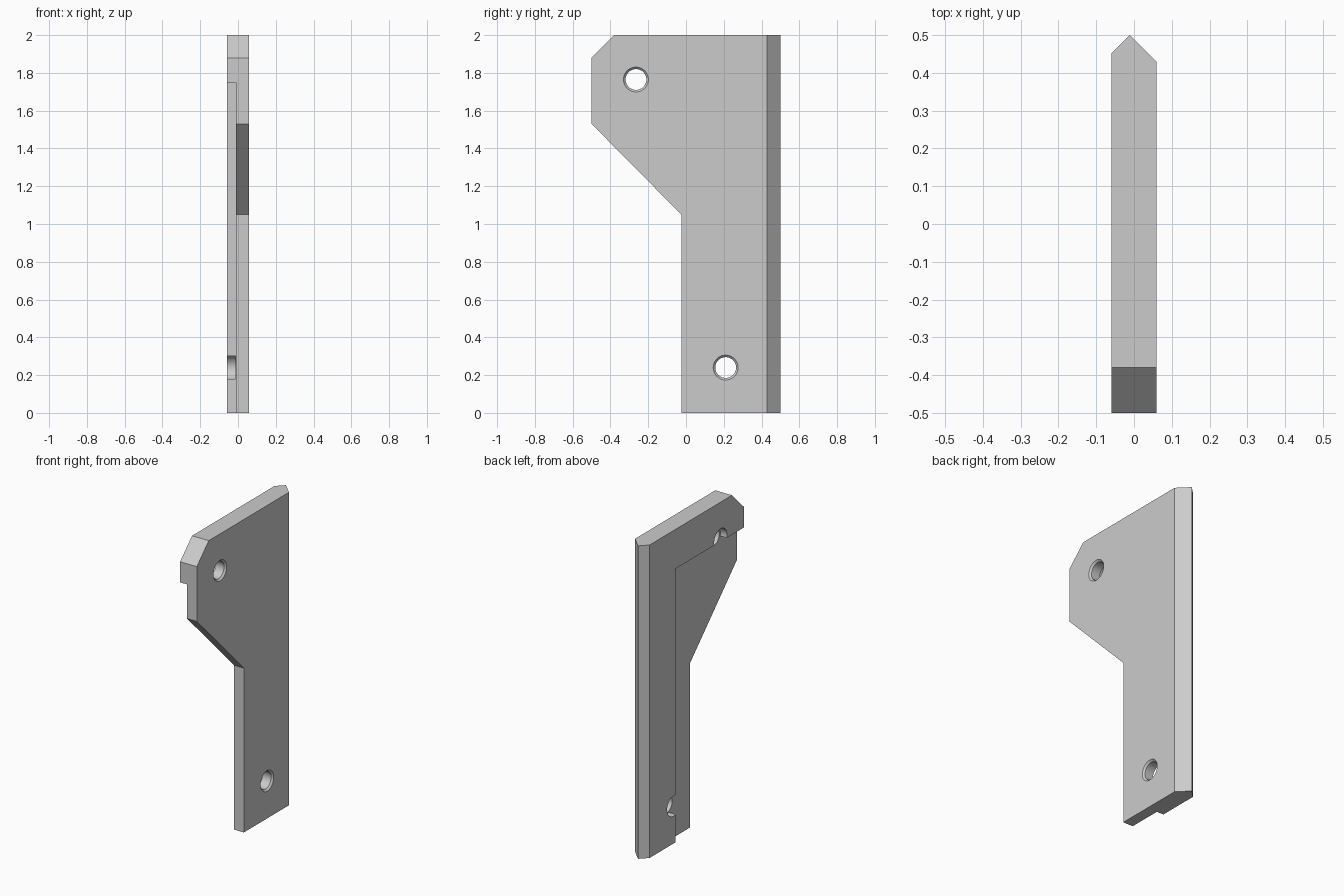
import bpy
import bmesh
from math import cos, sin, pi, radians

cube = bpy.data.objects.get("Cube")
if cube:
    bpy.data.objects.remove(cube, do_unlink=True)

HALF = 0.059        # half thickness
STEP = -0.011       # depth of the recess floor and of the back ridge


def loft(name, rings):
    """Closed solid through a row of equal-length point rings."""
    bm = bmesh.new()
    loops = [[bm.verts.new(p) for p in ring] for ring in rings]
    n = len(loops[0])
    for a, b in zip(loops, loops[1:]):
        for i in range(n):
            j = (i + 1) % n
            bm.faces.new((a[i], a[j], b[j], b[i]))
    bm.faces.new(loops[0])
    bm.faces.new(loops[-1])
    bmesh.ops.recalc_face_normals(bm, faces=bm.faces)
    mesh = bpy.data.meshes.new(name)
    bm.to_mesh(mesh)
    bm.free()
    obj = bpy.data.objects.new(name, mesh)
    bpy.context.collection.objects.link(obj)
    return obj


def cut(target, cutter):
    cutter.hide_render = True
    mod = target.modifiers.new("cut", 'BOOLEAN')
    mod.operation = 'DIFFERENCE'
    mod.solver = 'EXACT'
    mod.object = cutter
    bpy.ops.object.modifier_apply(modifier=mod.name)
    bpy.data.objects.remove(cutter, do_unlink=True)


# Plate: side outline (y, z), with the back edge drawn to a ridge
outline = [(-0.5, 1.53), (-0.5, 1.88), (-0.38, 2), (0.5, 2),
           (0.5, 0), (-0.025, 0), (-0.025, 1.05)]
rings = []
for x in (-HALF, STEP, HALF):
    back = 0.5 - abs(x - STEP)
    rings.append([(x, min(y, back), z) for y, z in outline])
plate = loft("bracket_plate", rings)
bpy.context.view_layer.objects.active = plate
plate.select_set(True)

# Recess that leaves a raised L-shaped rail on the right face
recess = [(-1, -1), (0.19, -1), (0.19, 1.748), (-1, 1.748)]
cut(plate, loft("recess_cutter", [[(x, y, z) for y, z in recess] for x in (-0.2, STEP)]))

# Screw holes: wide through the rail, countersunk on the left face
hole_profile = [(-0.2, 0.065), (STEP - 0.001, 0.065), (STEP - 0.001, 0.055),
                (HALF - 0.011, 0.055), (HALF, 0.066), (0.2, 0.066)]
SIDES = 48
for y, z in ((-0.265, 1.765), (0.21, 0.24)):
    cut(plate, loft("hole_cutter", [
        [(x, y + r * cos(2 * pi * i / SIDES), z + r * sin(2 * pi * i / SIDES))
         for i in range(SIDES)] for x, r in hole_profile]))

# Single grey finish
grey = bpy.data.materials.new("plain_grey")
grey.use_nodes = True
colour = (0.6, 0.6, 0.6, 1)
grey.diffuse_color = colour
grey.node_tree.nodes["Principled BSDF"].inputs["Base Color"].default_value = colour
plate.data.materials.clear()
plate.data.materials.append(grey)
for face in plate.data.polygons:
    face.material_index = 0
bpy.ops.object.shade_smooth_by_angle(angle=radians(25))
